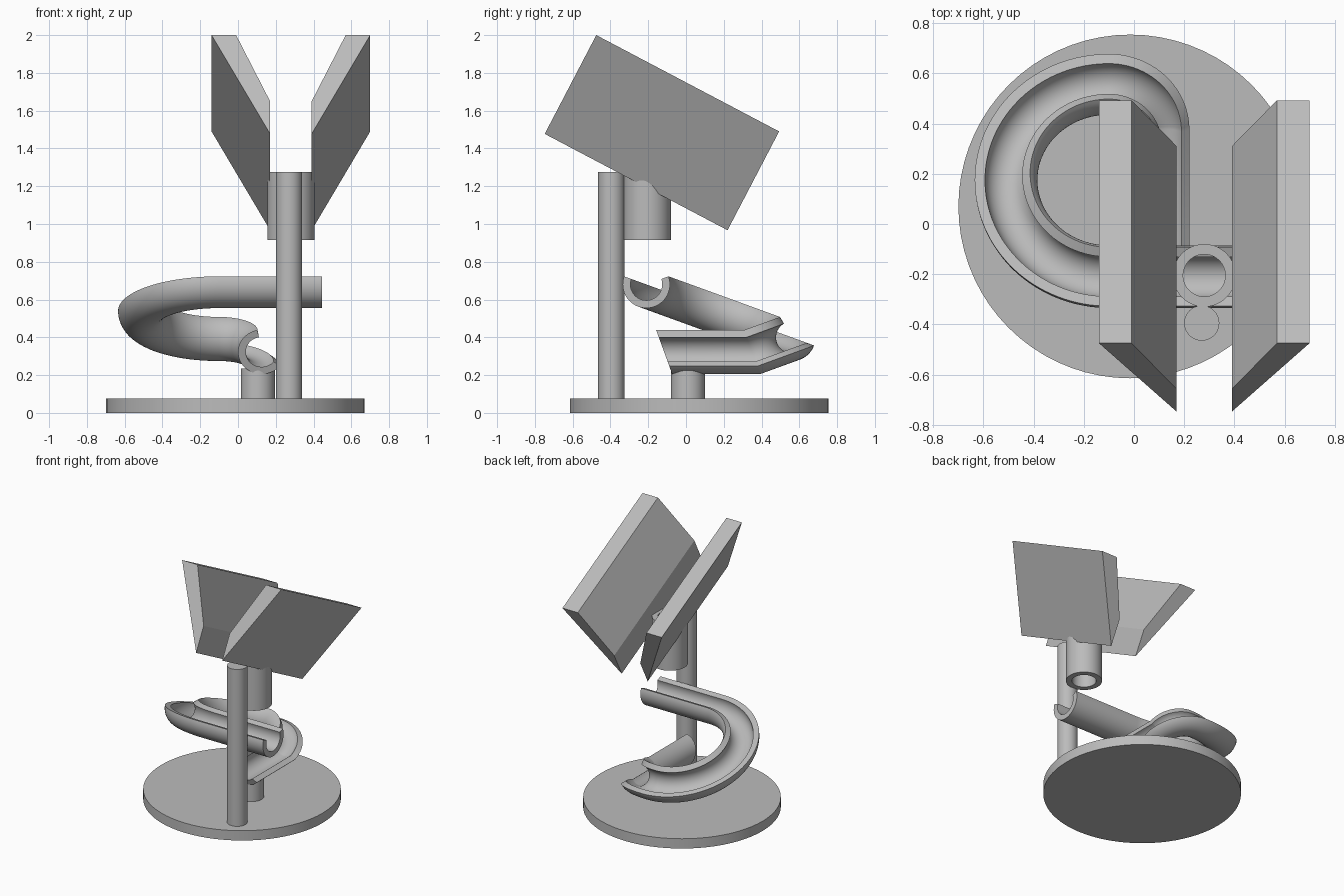
import bpy, bmesh
from math import radians, sin, cos, tau
from mathutils import Vector, Matrix

cube = bpy.data.objects.get("Cube")
if cube:
    bpy.data.objects.remove(cube)

GREY = (0.5, 0.5, 0.5, 1)
mat = bpy.data.materials.new("plain grey")
mat.use_nodes = True
mat.diffuse_color = GREY
mat.node_tree.nodes["Principled BSDF"].inputs["Base Color"].default_value = GREY


def loft(name, rings, closed=False, smooth=True):
    """Skin a list of equal closed rings, capping the ends unless closed."""
    bm = bmesh.new()
    loops = [[bm.verts.new(p) for p in ring] for ring in rings]
    pairs = list(zip(loops, loops[1:]))
    if closed:
        pairs.append((loops[-1], loops[0]))
    for a, b in pairs:
        for i in range(len(a)):
            j = (i + 1) % len(a)
            bm.faces.new((a[i], a[j], b[j], b[i]))
    if not closed:
        bm.faces.new(loops[0])
        bm.faces.new(loops[-1])
    bmesh.ops.recalc_face_normals(bm, faces=bm.faces)
    mesh = bpy.data.meshes.new(name)
    bm.to_mesh(mesh)
    bm.free()
    mesh.materials.append(mat)
    obj = bpy.data.objects.new(name, mesh)
    bpy.context.collection.objects.link(obj)
    if smooth:
        bpy.ops.object.select_all(action='DESELECT')
        obj.select_set(True)
        bpy.context.view_layer.objects.active = obj
        bpy.ops.object.shade_smooth_by_angle(angle=radians(30))
    return obj


def circle(x, y, z, r, n=72):
    return [Vector((x + r * cos(tau * i / n), y + r * sin(tau * i / n), z)) for i in range(n)]


def cylinder(name, x, y, r, z0, z1):
    return loft(name, [circle(x, y, z, r) for z in (z0, z1)])


# Base and posts
cylinder("base_disc", -0.015, 0.07, 0.685, 0, 0.075)
cylinder("tall_post", 0.27, -0.395, 0.07, 0.07, 1.275)
cylinder("short_post", 0.105, 0.01, 0.09, 0.07, 0.235)

# Hollow outlet tube under the hopper
OUTER, INNER = 0.125, 0.084
loft("outlet_tube", [circle(0.28, -0.205, z, r) for z, r in
                     ((0.915, OUTER), (1.275, OUTER), (1.275, INNER), (0.915, INNER))], closed=True)

# Two tilted hopper panels, mirrored about the outlet
length = Vector((0, 0.968, -0.51))
rise = Vector((0, 0.273, 0.523))
section = ((0.11, 0), (0.11, 0.33), (0.29, 1), (0.42, 1))
for name, side in (("right_panel", -1), ("left_panel", 1)):
    front = [Vector((0.28 + side * dx, -0.748, 1.477)) + rise * h for dx, h in section]
    loft(name, [front, [p + length for p in front]], smooth=False)

# Open chute: a C profile is pushed straight, spun round two tilted turns, pushed straight
start = Vector((0.445, -0.21, 0.68))
tilt = radians(20)
steps = 32
angles = [radians(70 + 220 * i / steps) for i in range(steps + 1)]
profile = [start + Vector((0, OUTER * sin(a), OUTER * cos(a))) for a in angles]
profile += [start + Vector((0, INNER * sin(a), INNER * cos(a))) for a in reversed(angles)]
rings = [profile]


def push(offset):
    rings.append([p + Vector(offset) for p in rings[-1]])


def spin(center, axis, degrees, count):
    base = rings[-1]
    for i in range(1, count + 1):
        rot = Matrix.Rotation(radians(degrees) * i / count, 3, axis)
        rings.append([center + rot @ (p - center) for p in base])


push((-0.545, 0, 0))
R1, R2 = 0.41, 0.225
down_back = Vector((0, cos(tilt), -sin(tilt)))
down_front = Vector((0, -cos(tilt), -sin(tilt)))
turn_start = start + Vector((-0.545, 0, 0))
spin(turn_start + down_back * R1, Vector((0, sin(tilt), cos(tilt))), -180, 64)
turn_end = turn_start + down_back * (2 * R1)
spin(turn_end + down_front * R2, Vector((0, -sin(tilt), cos(tilt))), -90, 32)
push((0, -0.465, 0))
loft("spiral_chute", rings)
